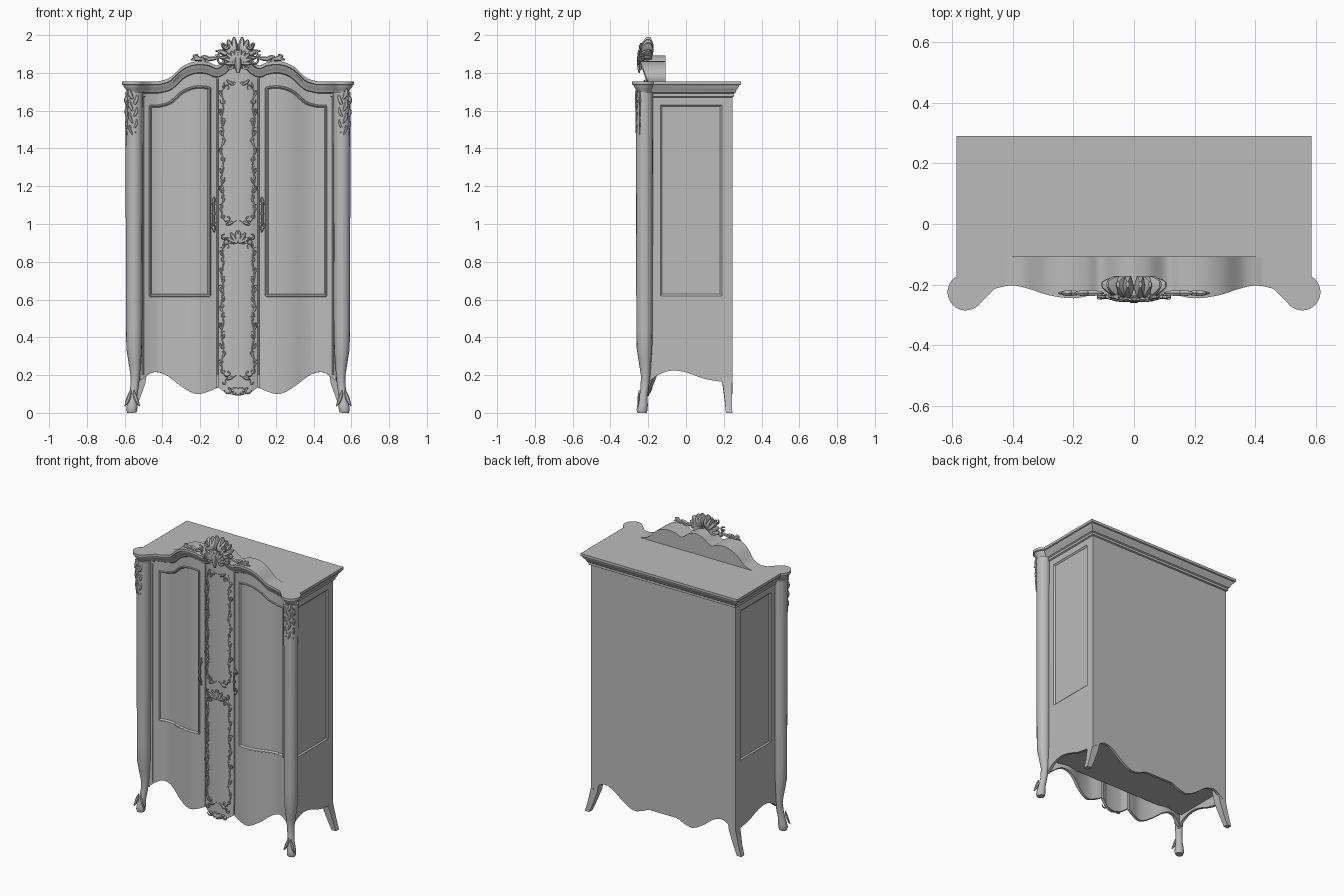
import bpy, bmesh, math, random
from mathutils import Vector

random.seed(4)
if "Cube" in bpy.data.objects:
    bpy.data.objects.remove(bpy.data.objects["Cube"])

grey = bpy.data.materials.new("grey_paint")
grey.use_nodes = True
grey.diffuse_color = (0.5, 0.5, 0.5, 1)
grey.node_tree.nodes["Principled BSDF"].inputs["Base Color"].default_value = (0.5, 0.5, 0.5, 1)


# ---------- helpers ----------
def span(a, b, n):
    return [a + (b - a) * i / n for i in range(n + 1)]


def smooth(pts):
    """Smooth curve through (u, value) points, clamped at the ends."""
    def slope(i):
        a, b = pts[max(i - 1, 0)], pts[min(i + 1, len(pts) - 1)]
        return (b[1] - a[1]) / (b[0] - a[0])

    def f(u):
        if u <= pts[0][0]:
            return pts[0][1]
        for i in range(len(pts) - 1):
            (u0, v0), (u1, v1) = pts[i], pts[i + 1]
            if u <= u1:
                w = u1 - u0
                t = (u - u0) / w
                h = t * t * (3 - 2 * t)
                return (v0 * (1 - h) + v1 * h + w * t * (1 - t) ** 2 * slope(i)
                        - w * t * t * (1 - t) * slope(i + 1))
        return pts[-1][1]
    return f


def finish(name, bm, mirror=True, thick=0, angle=35):
    mesh = bpy.data.meshes.new(name)
    bm.to_mesh(mesh)
    bm.free()
    mesh.materials.append(grey)
    ob = bpy.data.objects.new(name, mesh)
    bpy.context.collection.objects.link(ob)
    bpy.ops.object.select_all(action='DESELECT')
    ob.select_set(True)
    bpy.context.view_layer.objects.active = ob
    if thick:
        mod = ob.modifiers.new("thickness", 'SOLIDIFY')
        mod.thickness, mod.offset = thick, -1
        bpy.ops.object.modifier_apply(modifier=mod.name)
    if mirror:
        mod = ob.modifiers.new("mirror", 'MIRROR')
        bpy.ops.object.modifier_apply(modifier=mod.name)
    bpy.ops.object.shade_smooth_by_angle(angle=math.radians(angle))
    return ob


def tube(bm, pts, radii, sides=6, flat=1.0, phase=0.0):
    """Loft of elliptical rings along a path; flat scales the depth."""
    rings = []
    for i, p in enumerate(pts):
        t = pts[min(i + 1, len(pts) - 1)] - pts[max(i - 1, 0)]
        s = t.cross(Vector((0, 1, 0))).normalized()
        ring = []
        for k in range(sides):
            a = phase + 2 * math.pi * k / sides
            ring.append(bm.verts.new(p + radii[i] * (s * math.cos(a) + Vector((0, flat * math.sin(a), 0)))))
        rings.append(ring)
    faces = [bm.faces.new((r[k], r[(k + 1) % sides], q[(k + 1) % sides], q[k]))
             for r, q in zip(rings, rings[1:]) for k in range(sides)]
    faces += [bm.faces.new(rings[0][::-1]), bm.faces.new(rings[-1])]
    bmesh.ops.recalc_face_normals(bm, faces=faces)


def wall(name, us, rows, place, panel=None, mirror=True):
    """Sheet over columns us and row height functions; panel is a sunk field in the middle row."""
    bm = bmesh.new()
    grid = [[bm.verts.new(place(u, r(u))) for r in rows] for u in us]
    sunk = []
    for i in range(len(us) - 1):
        for k in range(len(rows) - 1):
            f = bm.faces.new((grid[i][k], grid[i + 1][k], grid[i + 1][k + 1], grid[i][k + 1]))
            if panel and k == 1 and panel[0] < (us[i] + us[i + 1]) / 2 < panel[1]:
                sunk.append(f)
    if sunk:
        bm.normal_update()
        bmesh.ops.inset_region(bm, faces=sunk, thickness=0.009, depth=-0.008, use_even_offset=True)
    return finish(name, bm, mirror, 0.018)


def scroll(bm, x, z, size, start, turn, y, r=0.005):
    pts, rad = [], []
    for t in span(0, 1, 12):
        a, d = start + turn * 4.8 * t, size * (1 - 0.8 * t)
        pts.append(Vector((x + d * math.cos(a), y, z + d * math.sin(a))))
        rad.append(r * (0.5 + 0.8 * t))
    tube(bm, pts, rad, 5)


def leaf(bm, x, z, angle, length, width, y, flat=0.6, curl=0.5, lean=0.0):
    pts, rad, p = [], [], Vector((x, y, z))
    for t in span(0, 1, 7):
        a = angle + curl * t * t
        pts.append(p.copy())
        rad.append(width * (0.2 + 0.8 * math.sin(math.pi * min(1, t * 0.93 + 0.04))))
        p += Vector((math.cos(a), lean, math.sin(a))) * length / 7
    tube(bm, pts, rad, 6, flat)


# ---------- governing curves ----------
front = smooth([(0, -.215), (.06, -.211), (.105, -.195), (.14, -.2), (.2, -.21), (.28, -.2),
                (.35, -.178), (.4, -.168), (.45, -.176), (.52, -.2)])
lift = smooth([(0, .138), (.05, .125), (.11, .085), (.15, .1), (.2, .107), (.25, .1),
               (.3, .075), (.36, .02), (.42, 0)])
skirt = smooth([(.11, .135), (.15, .115), (.22, .1), (.3, .14), (.38, .2), (.45, .215), (.52, .17)])
apron = smooth([(0, .09), (.06, .105), (.105, .135)])
side_skirt = smooth([(-.2, .16), (-.15, .2), (-.08, .224), (0, .215), (.1, .18), (.19, .165), (.245, .16)])
eaves = lambda x: 1.7 + lift(abs(x))
panel_top = lambda x: 1.625 + 0.95 * lift(x)
sill = lambda u: 0.62
on_front = lambda x, z: Vector((x, front(abs(x)), z))

# ---------- carcass ----------
cols = span(.11, .15, 3) + span(.15, .465, 18)[1:] + span(.465, .52, 4)[1:]
wall("door", cols, [skirt, sill, panel_top, eaves], on_front, (.15, .465))
wall("center_panel", span(-.105, .105, 14), [lambda x: apron(abs(x)), eaves], on_front, mirror=False)
wall("side_panel", span(-.2, -.135, 3) + span(-.135, .19, 10)[1:] + span(.19, .245, 2)[1:],
     [side_skirt, sill, lambda y: 1.63, lambda y: 1.7],
     lambda y, z: Vector((.54, y, z)), (-.135, .19))
wall("back_panel", span(-.54, .54, 44), [lambda x: skirt(abs(x)), lambda x: 1.72],
     lambda x, z: Vector((-x, .245, z)), mirror=False)

bm = bmesh.new()
bmesh.ops.create_cube(bm, size=1)
for v in bm.verts:
    v.co = Vector((v.co.x * 1.06, v.co.y * .4 + .035, v.co.z * .02 + .25))
finish("floor_board", bm, False)

# raised bead around each door panel
bm = bmesh.new()
bead = ([(.15, z) for z in span(.62, 1.72, 8)] + [(x, panel_top(x)) for x in span(.15, .465, 20)]
        + [(.465, z) for z in span(1.62, .62, 8)] + [(x, .62) for x in span(.465, .15, 14)])
tube(bm, [on_front(x, z) for x, z in bead], [.006] * len(bead), 6)
for x, top in ((.108, 1.77), (.503, 1.69)):
    tube(bm, [on_front(x, .2), on_front(x, top)], [.005] * 2, 6)
finish("door_moulding", bm)

# ---------- legs ----------
bm = bmesh.new()
shape = [(0, .562, .024), (.015, .563, .029), (.04, .56, .028), (.08, .556, .022), (.14, .548, .022),
         (.2, .544, .025), (.27, .547, .033), (.34, .55, .041), (.45, .55, .043), (.9, .55, .044),
         (1.4, .55, .045), (1.7, .55, .046)]
tube(bm, [Vector((x, .33 - x, z)) for z, x, r in shape], [r for z, x, r in shape], 16)
finish("front_post_leg", bm, angle=50)

bm = bmesh.new()
tube(bm, [Vector(p) for p in ((.508, .214, .24), (.516, .218, .16), (.546, .225, .06), (.568, .228, 0))],
     [.042, .036, .027, .024], 4, phase=math.pi / 4)
for v in bm.verts:
    v.co.z = max(v.co.z, 0) if v.co.z > .02 else 0
finish("back_leg", bm)

# ---------- cornice, lid and arched pediment ----------
plan = [(x, front(x) - .035) for x in span(0, .46, 40)]
plan += [(.555 + .06 * math.cos(a), -.225 + .06 * math.sin(a))
         for a in span(math.radians(-145), math.radians(60), 18)]
plan = [Vector(p) for p in plan + [(.585, .29), (0, .29)]]


def inset(i, d):
    p, flip = plan[i], lambda q: Vector((-q.x, q.y))
    a = plan[i - 1] if i else flip(plan[1])
    b = plan[i + 1] if i + 1 < len(plan) else flip(plan[i - 1])
    n1, n2 = (Vector((t.y, -t.x)) for t in ((p - a).normalized(), (b - p).normalized()))
    return p - (n1 + n2) / (1 + n1.dot(n2)) * d


raised = lambda p: lift(p.x) if p.y < -.1 else 0
bm = bmesh.new()
profile = [(.047, 1.67), (.036, 1.675), (.036, 1.69), (.028, 1.695), (.022, 1.712),
           (.01, 1.725), (.008, 1.735), (0, 1.738), (0, 1.755)]
rings = []
for d, z in profile:
    pts = [inset(i, d) for i in range(len(plan))]
    rings.append([bm.verts.new((p.x, p.y, z + raised(plan[i]))) for i, p in enumerate(pts)])
for r, q in zip(rings, rings[1:]):
    for i in range(len(plan) - 1):
        bm.faces.new((r[i], r[i + 1], q[i + 1], q[i]))
finish("cornice", bm)

bm = bmesh.new()
bm.faces.new([bm.verts.new((p.x, -.11 if raised(p) > .002 else p.y, 1.755)) for p in plan])
finish("lid", bm)

bm = bmesh.new()
strips = []
for x in span(0, .42, 36):
    top = 1.755 + lift(x)
    strips.append([bm.verts.new(c) for c in ((x, front(x) - .035, top), (x, -.108, top), (x, -.108, 1.75))])
for a, b in zip(strips, strips[1:]):
    for k in range(2):
        bm.faces.new((a[k], b[k], b[k + 1], a[k + 1]))
finish("pediment", bm)

# ---------- carved ornament (half, mirrored) ----------
bm = bmesh.new()
for lo, hi in ((1.04, 1.70), (.22, .86)):
    path = [(.01, hi + .045), (.035, hi + .05), (.06, hi + .03)]
    path += [(.082 + .007 * math.sin((z - lo) * 40), z) for z in span(hi, lo, 36)]
    path += [(.065, lo - .025), (.04, lo - .03), (.01, lo - .02)]
    tube(bm, [on_front(x, z) + Vector((0, -.004, 0)) for x, z in path], [.0045] * len(path), 5)
    for i, z in enumerate(span(lo, hi, 13)):
        y, s = front(.085) - .006, 1 if i % 2 else -1
        scroll(bm, .084 + .006 * s, z, random.uniform(.012, .018), random.uniform(0, 6), s, y, .004)
        leaf(bm, .084, z + .02, math.pi / 2 + s * .5, .035, .006, y, curl=-s)
    for z, s in ((hi + .02, 1), (lo - .01, -1)):
        scroll(bm, .055, z, .02, 0, s, front(.055) - .006)
        leaf(bm, .02, z + .015 * s, s * .5, .05, .009, front(.02) - .006)
finish("center_panel_carving", bm)

bm = bmesh.new()
for base, size in ((.9, 1.0), (.13, -.6)):
    y, s = front(0) - .008, math.copysign(1, size)
    for a in (1.5, .95, .4):
        leaf(bm, .004, base, a * s, .065 * abs(size), .012, y, curl=.2 * s)
    scroll(bm, .05, base + .01 * s, .022, 0, s, y, .007)
    scroll(bm, .075, base + .03, .015, 2, -s, y + .008, .006)
finish("panel_rosettes", bm)

bm = bmesh.new()
for z, s in ((1.1, 1), (1.0, -1)):
    scroll(bm, .13, z + .012 * s, .016, s * -1.5, s, -.212, .006)
    leaf(bm, .127, z, s * 1.5, .045, .009, -.212, curl=s * .5)
tube(bm, [Vector((.128, -.225, z)) for z in span(.99, 1.12, 8)], [.005, .008, .006, .006, .009, .006, .006, .008, .005], 8)
finish("door_handle", bm)

bm = bmesh.new()
for i, z in enumerate(span(1.47, 1.66, 6)):
    s = 1 if i % 2 else -1
    w = .6 + .1 * i
    leaf(bm, .555, z, math.pi / 2 + s * .6, .06, .012 * w, -.263, curl=-s)
    scroll(bm, .558 + s * .018 * w, z + .015, .014 * w, 0, s, -.26, .005)
    leaf(bm, .587, z, math.pi / 2 - s * .2, .05, .011 * w, -.245, curl=s * .4)
for s in (-1, 1):
    leaf(bm, .56 + s * .008, .12, -math.pi / 2 + s * .25, .09, .011, -.248, curl=s * .4, lean=-.08)
finish("post_carving", bm)

# ---------- crest ----------
bm = bmesh.new()
for a, n, w in ((1.42, .105, .02), (1.08, .1, .02), (.7, .105, .02), (.3, .1, .018), (-.1, .09, .016)):
    leaf(bm, .012, 1.885, a, n, w, -.215, 2.0, .25, .15)
    leaf(bm, .008, 1.85, a + .15, n * .7, w * .8, -.245, .8, -.3, -.05)
for x, z, size, s in ((.045, 1.835, .026, 1), (.085, 1.865, .024, -1), (.11, 1.9, .018, 1), (.06, 1.94, .02, -1)):
    scroll(bm, x, z, size, 1, s, -.24, .009)
for x, z, a, n in ((.1, 1.88, -.1, .08), (.14, 1.868, .45, .06), (.17, 1.872, .1, .08), (.2, 1.872, .6, .045)):
    leaf(bm, x, z, a, n, .012, -.228, .9, -.5)
scroll(bm, .22, 1.88, .017, 2, -1, -.23, .007)
leaf(bm, .003, 1.80, math.pi / 2, .12, .018, -.248, .8, 0)
finish("crest", bm)
